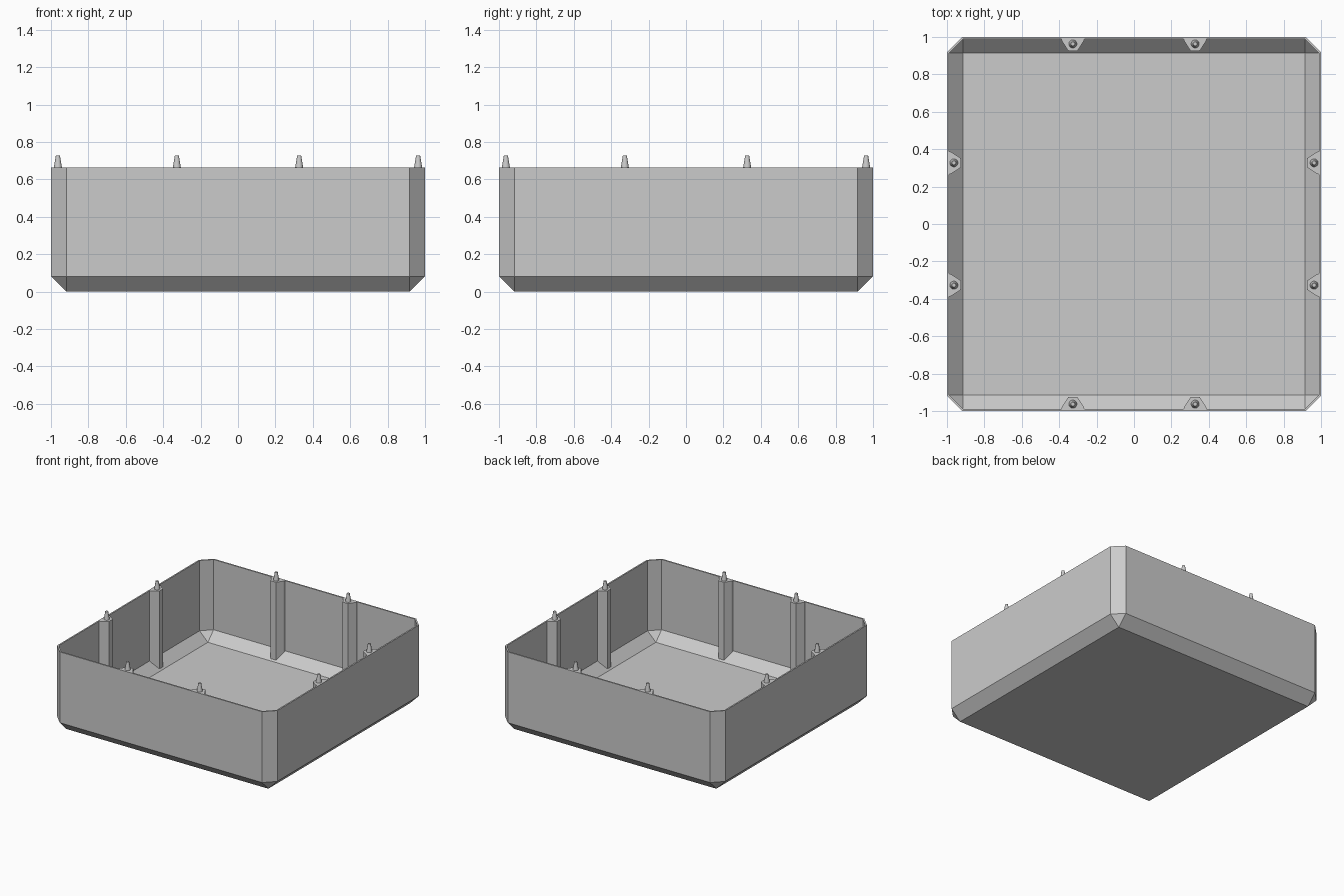
import bpy, bmesh, math
from mathutils import Matrix

cube = bpy.data.objects.get("Cube")
if cube:
    bpy.data.objects.remove(cube, do_unlink=True)

RIM = 0.663        # height of the rim
WALL = 0.012       # wall thickness
FLAT = 0.918       # half width of the flat faces between chamfers
CHAMFER = 1 - FLAT
INNER_FLAT = FLAT - WALL * (math.sqrt(2) - 1)

grey = bpy.data.materials.new("grey plastic")
grey.use_nodes = True
grey.diffuse_color = (0.6, 0.6, 0.6, 1)
grey.node_tree.nodes["Principled BSDF"].inputs["Base Color"].default_value = (0.6, 0.6, 0.6, 1)


def finish(bm, name):
    bmesh.ops.remove_doubles(bm, verts=bm.verts, dist=0.0001)
    bmesh.ops.recalc_face_normals(bm, faces=bm.faces)
    mesh = bpy.data.meshes.new(name)
    bm.to_mesh(mesh)
    bm.free()
    mesh.materials.append(grey)
    obj = bpy.data.objects.new(name, mesh)
    bpy.context.collection.objects.link(obj)
    return obj


def bridge(bm, a, b):
    for i in range(len(a)):
        j = (i + 1) % len(a)
        corners = [a[i], a[j], b[j], b[i]]
        bm.faces.new(corners)


def octagon(bm, half, flat, z):
    # chamfered square, counter-clockwise
    pts = []
    for k in range(4):
        turn = Matrix.Rotation(k * math.pi / 2, 3, 'Z')
        for p in ((half, -flat, z), (half, flat, z)):
            v = turn @ Matrix.Translation(p).translation
            pts.append(bm.verts.new(v))
    return pts


# Tray: outer skin up to the rim, then inner skin down to the floor
bm = bmesh.new()
rings = [octagon(bm, *r) for r in (
    (FLAT, FLAT, 0),
    (1, FLAT, CHAMFER),
    (1, FLAT, RIM),
    (1 - WALL, INNER_FLAT, RIM),
    (1 - WALL, INNER_FLAT, 1 - INNER_FLAT),
    (INNER_FLAT, INNER_FLAT, WALL),
)]
for lower, upper in zip(rings, rings[1:]):
    bridge(bm, lower, upper)
bm.faces.new(rings[0])
bm.faces.new(rings[-1])
finish(bm, "tray")

# Wall posts with tapered locating pins, two on each side
POST = [(-0.062, 0.99), (-0.058, 0.977), (-0.024, 0.925), (0.024, 0.925),
        (0.058, 0.977), (0.062, 0.99)]
PIN_BASE, PIN_TOP = RIM - 0.002, 0.727
for k, side in enumerate(("back", "left_side", "front", "right_side")):
    turn = Matrix.Rotation(-k * math.pi / 2, 4, 'Z')
    for n, offset in enumerate((-0.327, 0.327), 1):
        # the foot of the post follows the sloped bottom edge
        bm = bmesh.new()
        top = [bm.verts.new((offset + x, y, RIM)) for x, y in POST]
        foot = [bm.verts.new((offset + x, y, y - FLAT + 0.009)) for x, y in POST]
        bridge(bm, foot, top)
        bm.faces.new(top)
        bm.faces.new(foot)
        bm.transform(turn)
        finish(bm, f"{side}_post_{n}")

        bm = bmesh.new()
        bmesh.ops.create_cone(
            bm, cap_ends=True, segments=20, radius1=0.022, radius2=0.011,
            depth=PIN_TOP - PIN_BASE,
            matrix=turn @ Matrix.Translation((offset, 0.963, (PIN_BASE + PIN_TOP) / 2)))
        pin = finish(bm, f"{side}_pin_{n}")
        bpy.ops.object.select_all(action='DESELECT')
        pin.select_set(True)
        bpy.context.view_layer.objects.active = pin
        bpy.ops.object.shade_smooth_by_angle()
